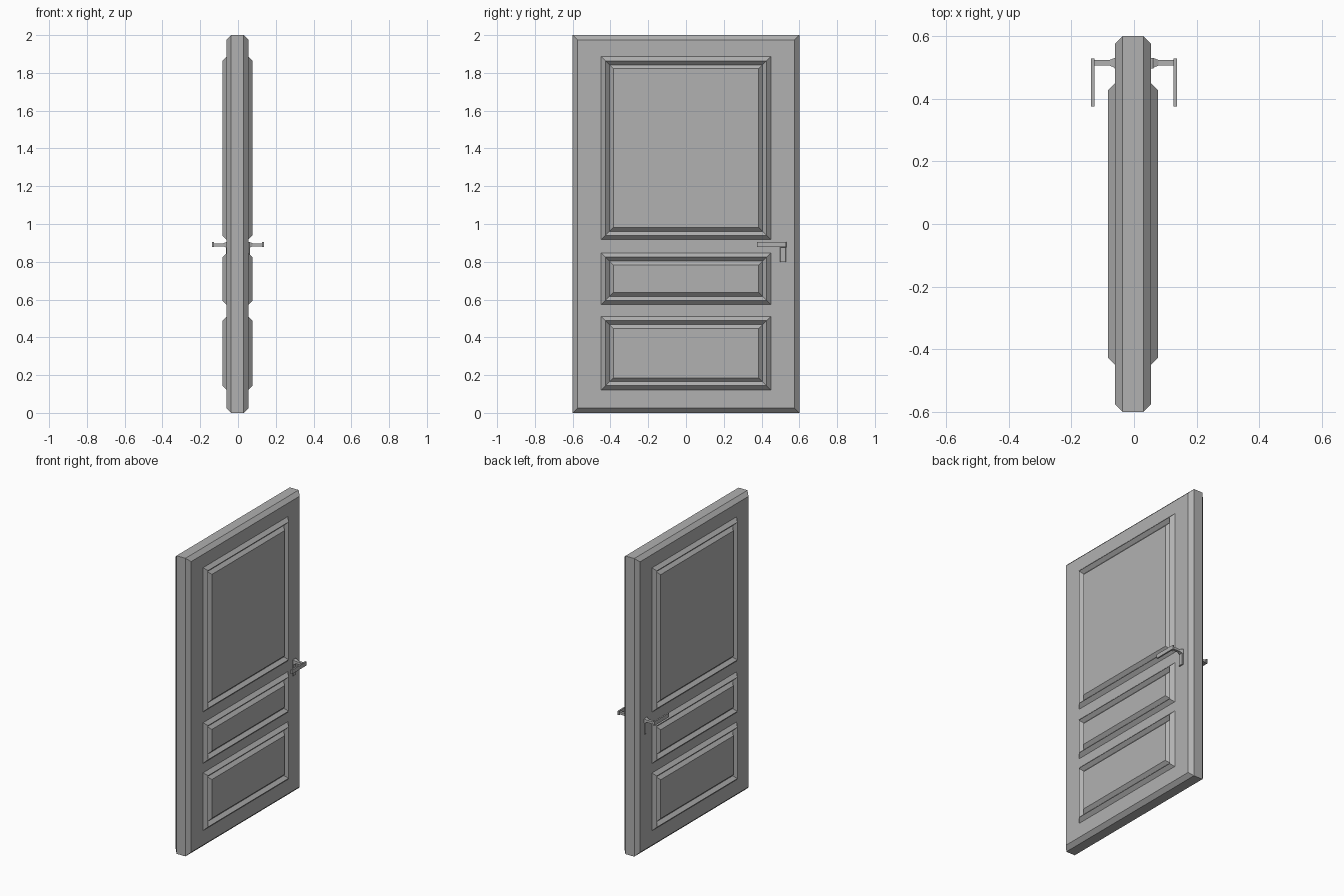
import bpy, bmesh

if "Cube" in bpy.data.objects:
    bpy.data.objects.remove(bpy.data.objects["Cube"])

CX = -0.003      # mid-plane of the door leaf
FACE = 0.058     # half thickness of the leaf

# Dark grey paint
paint = bpy.data.materials.new("grey_paint")
paint.diffuse_color = (0.44, 0.44, 0.44, 1)
paint.use_nodes = True
paint.node_tree.nodes["Principled BSDF"].inputs["Base Color"].default_value = paint.diffuse_color


def ring_loft(name, rect, rings, cap_first=False):
    """Loft rectangles in the YZ plane; rings = (inset, x)."""
    y0, y1, z0, z1 = rect
    bm = bmesh.new()
    loops = []
    for i, x in rings:
        pts = [(y0 + i, z0 + i), (y1 - i, z0 + i), (y1 - i, z1 - i), (y0 + i, z1 - i)]
        loops.append([bm.verts.new((x, y, z)) for y, z in pts])
    for a, b in zip(loops, loops[1:]):
        for k in range(4):
            n = (k + 1) % 4
            bm.faces.new((a[k], a[n], b[n], b[k]))
    bm.faces.new(loops[-1])
    if cap_first:
        bm.faces.new(loops[0][::-1])
        bmesh.ops.recalc_face_normals(bm, faces=bm.faces)
    me = bpy.data.meshes.new(name)
    bm.to_mesh(me)
    bm.free()
    me.materials.append(paint)
    ob = bpy.data.objects.new(name, me)
    bpy.context.collection.objects.link(ob)
    return ob


def mirror_x(ob):
    ob.modifiers.new("both_sides", 'MIRROR').use_axis[0] = True


# Door leaf with chamfered edges
leaf = ring_loft("door_leaf", (-0.6, 0.6, 0, 2),
                 [(0.025, -FACE), (0, -0.033), (0, 0.033), (0.025, FACE)], True)
leaf.location.x = CX

# Moulded panels: ridge, groove, raised field
panels = {"top_panel": (0.918, 1.886), "middle_panel": (0.573, 0.846),
          "bottom_panel": (0.122, 0.51)}
peak = FACE + 0.022
for name, (z0, z1) in panels.items():
    p = ring_loft(name, (-0.449, 0.449, z0, z1),
                  [(0, FACE), (0.022, peak), (0.043, FACE + 0.001), (0.064, peak - 0.001)])
    p.location.x = CX
    mirror_x(p)

# Handle back plate
plate = ring_loft("handle_plate", (0.497, 0.529, 0.798, 0.905),
                  [(0, 0.05), (0, 0.061), (0.002, 0.063)], True)
mirror_x(plate)

# Flared handle stem
stem = ring_loft("handle_stem", (0.499, 0.531, 0.875, 0.905),
                 [(0, 0.055), (0, 0.06), (0.003, 0.068), (0.007, 0.078), (0.007, 0.13)], True)
mirror_x(stem)

# Lever grip
grip = ring_loft("handle_grip", (0.376, 0.529, 0.878, 0.905),
                 [(0, 0.127), (0, 0.137)], True)
mirror_x(grip)
